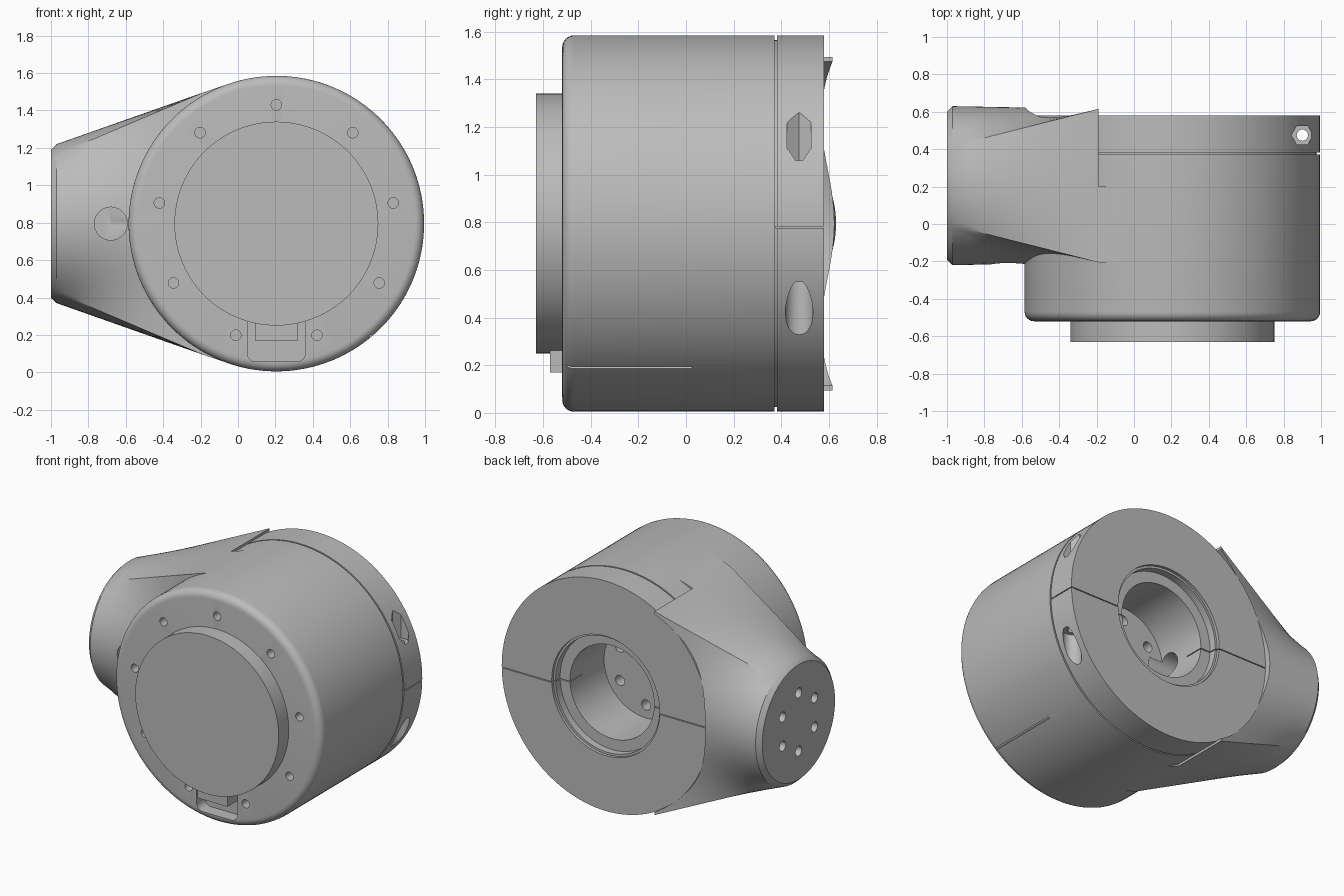
import bpy, bmesh
from math import sin, cos, tan, pi, radians
from mathutils import Matrix

if "Cube" in bpy.data.objects:
    bpy.data.objects.remove(bpy.data.objects["Cube"])

CX, CZ, R = 0.205, 0.795, 0.79      # housing axis and radius
ARM_Y = 0.205                       # arm axis
BACK = 0.58

grey = bpy.data.materials.new("machined grey")
grey.use_nodes = True
COLOUR = (0.5, 0.5, 0.5, 1)
grey.diffuse_color = COLOUR
grey.node_tree.nodes["Principled BSDF"].inputs["Base Color"].default_value = COLOUR


def make(name, bm):
    bmesh.ops.recalc_face_normals(bm, faces=bm.faces)
    mesh = bpy.data.meshes.new(name)
    bm.to_mesh(mesh)
    bm.free()
    mesh.materials.append(grey)
    obj = bpy.data.objects.new(name, mesh)
    bpy.context.collection.objects.link(obj)
    return obj


def rod(name, axis, centre, radius, length, sides=32):
    """Cylinder or prism along a world axis."""
    turn = {"x": Matrix.Rotation(pi / 2, 4, "Y"),
            "y": Matrix.Rotation(pi / 2, 4, "X"),
            "z": Matrix.Rotation(pi / 2, 4, "Z")}[axis]
    bm = bmesh.new()
    bmesh.ops.create_cone(bm, cap_ends=True, segments=sides, radius1=radius,
                          radius2=radius, depth=length,
                          matrix=Matrix.Translation(centre) @ turn)
    return make(name, bm)


def box(name, lo, hi, round_y=0, spin=0):
    """Box between two corners; y edges may be rounded, spin turns it round its y axis."""
    size = [b - a for a, b in zip(lo, hi)]
    mid = [(a + b) / 2 for a, b in zip(lo, hi)]
    bm = bmesh.new()
    bmesh.ops.create_cube(bm, size=1, matrix=Matrix.Diagonal((*size, 1)))
    if round_y:
        edges = [e for e in bm.edges if abs(e.verts[0].co.y - e.verts[1].co.y) > 1e-4]
        bmesh.ops.bevel(bm, geom=edges, offset=round_y, segments=6, profile=0.5, affect="EDGES")
    bm.transform(Matrix.Translation(mid) @ Matrix.Rotation(spin, 4, "Y"))
    return make(name, bm)


def cut(target, cutters):
    for cutter in cutters:
        mod = target.modifiers.new("cut", "BOOLEAN")
        mod.operation, mod.solver, mod.object = "DIFFERENCE", "EXACT", cutter
        bpy.context.view_layer.objects.active = target
        bpy.ops.object.modifier_apply(modifier=mod.name)
        bpy.data.objects.remove(cutter)


def finish(obj):
    bpy.ops.object.select_all(action="DESELECT")
    obj.select_set(True)
    bpy.context.view_layer.objects.active = obj
    bpy.ops.object.shade_smooth_by_angle(angle=radians(28))


# Housing: turned profile with rounded front rim, seam groove and stepped rear bore
f = 0.05
profile = [(0, -0.52)]
profile += [(R - f + f * sin(a * pi / 12), -0.52 + f - f * cos(a * pi / 12)) for a in range(7)]
profile += [(R, 0.371), (R - 0.02, 0.371), (R - 0.02, 0.381), (R, 0.381), (R, BACK),
            (0.41, BACK), (0.41, BACK - 0.02), (0.395, BACK - 0.02), (0.395, BACK - 0.07),
            (0.32, BACK - 0.07), (0.32, 0.14), (0, 0.14)]
bm = bmesh.new()
verts = [bm.verts.new((CX + r, y, CZ)) for r, y in profile]
edges = [bm.edges.new(pair) for pair in zip(verts, verts[1:])]
bmesh.ops.spin(bm, geom=verts + edges, cent=(CX, 0, CZ), axis=(0, 1, 0),
               angle=2 * pi, steps=128, use_merge=True)
bmesh.ops.remove_doubles(bm, verts=bm.verts, dist=1e-5)
housing = make("housing", bm)

cutters = []
# Nine screw holes round the front rim, six in the bore floor
for count, ring, y, size in ((9, 0.635, -0.52, 0.028), (6, 0.23, 0.14, 0.035)):
    for i in range(count):
        a = pi / 2 + i * 2 * pi / count
        cutters.append(rod("hole", "y", (CX + ring * cos(a), y, CZ + ring * sin(a)), size, 0.16, 24))
# Connector pocket at the bottom of the front face
cutters.append(box("pocket", (0.05, -0.6, 0.057), (0.36, -0.43, 0.32), 0.045))
# Thin slots along the outside
for deg in (109.6, -50):
    a = radians(deg)
    x, z = CX + R * cos(a), CZ + R * sin(a)
    cutters.append(box("slot", (x - 0.02, -0.5, z - 0.006), (x + 0.02, 0.025, z + 0.006), 0, -a))
# Clamp screw: through hole, hexagonal nut pocket, round head pocket
SX, SY = 0.9, 0.475
cutters += [rod("clamp_hole", "z", (SX, SY, CZ), 0.03, 1.2, 24),
            rod("nut_pocket", "z", (SX, SY, 1.31), 0.058, 0.5, 6),
            rod("head_pocket", "z", (SX, SY, 0.3), 0.058, 0.5, 32)]
# Split line of the rear clamp, cable channel into the bore
cutters += [box("split", (-0.7, 0.376, 0.777), (-0.05, 0.7, 0.783)),
            box("split", (0.46, 0.376, 0.777), (1.1, 0.7, 0.783)),
            rod("channel", "x", (-0.35, ARM_Y, CZ), 0.08, 0.7)]
cut(housing, cutters)
finish(housing)

# Front cover disc and connector block
finish(rod("front_disc", "y", (CX, -0.57, CZ), 0.545, 0.12, 128))
box("connector_block", (0.09, -0.57, 0.17), (0.32, -0.42, 0.3))


# Arm: loft from a round flange to a rectangle tangent to the housing
def section(x, radius, half_y, half_z, blend):
    corner, points = radians(60), []
    quarter = [radians(3 * i) for i in range(31)]
    ys = [half_y if a <= corner else half_y * (pi / 2 - a) / (pi / 2 - corner) for a in quarter]
    zs = [half_z * tan(a) / tan(corner) if a <= corner else half_z for a in quarter]
    quad = [(radius * cos(a) * (1 - blend) + y * blend, radius * sin(a) * (1 - blend) + z * blend)
            for a, y, z in zip(quarter, ys, zs)]
    points = quad + [(-y, z) for y, z in quad[-2::-1]]
    points += [(y, -z) for y, z in points[-2:0:-1]]
    return [(x, ARM_Y + y, CZ + z) for y, z in points]


bm = bmesh.new()
loft = [section(-1, 0.395, 0, 0, 0)]
loft += [section(-0.97 + 0.78 * i / 8, 0.425, 0.41, 0.70, i / 8) for i in range(9)]
loft.append(section(-0.05, 0.425, 0.41, 0.747, 1))
rings = [[bm.verts.new(p) for p in ring] for ring in loft]
for a, b in zip(rings, rings[1:]):
    for i in range(len(a)):
        j = (i + 1) % len(a)
        bm.faces.new((a[i], a[j], b[j], b[i]))
bm.faces.new(rings[0])
bm.faces.new(rings[-1])
arm = make("side_arm", bm)

cutters = [box("step", (-0.19, 0.2, -0.5), (0.5, 1, 2)),
           rod("clearance", "y", (CX, 0.2, CZ), R - 0.003, 2, 128),
           rod("cable_hole", "y", (-0.68, -0.1, CZ), 0.088, 0.76, 48),
           rod("channel", "x", (-0.34, ARM_Y, CZ), 0.08, 0.68)]
# Six screw holes in the flange
for i in range(6):
    a = pi / 2 + i * pi / 3
    cutters.append(rod("hole", "x", (-1, ARM_Y + 0.2 * cos(a), CZ + 0.2 * sin(a)), 0.034, 0.2, 24))
cut(arm, cutters)
finish(arm)
